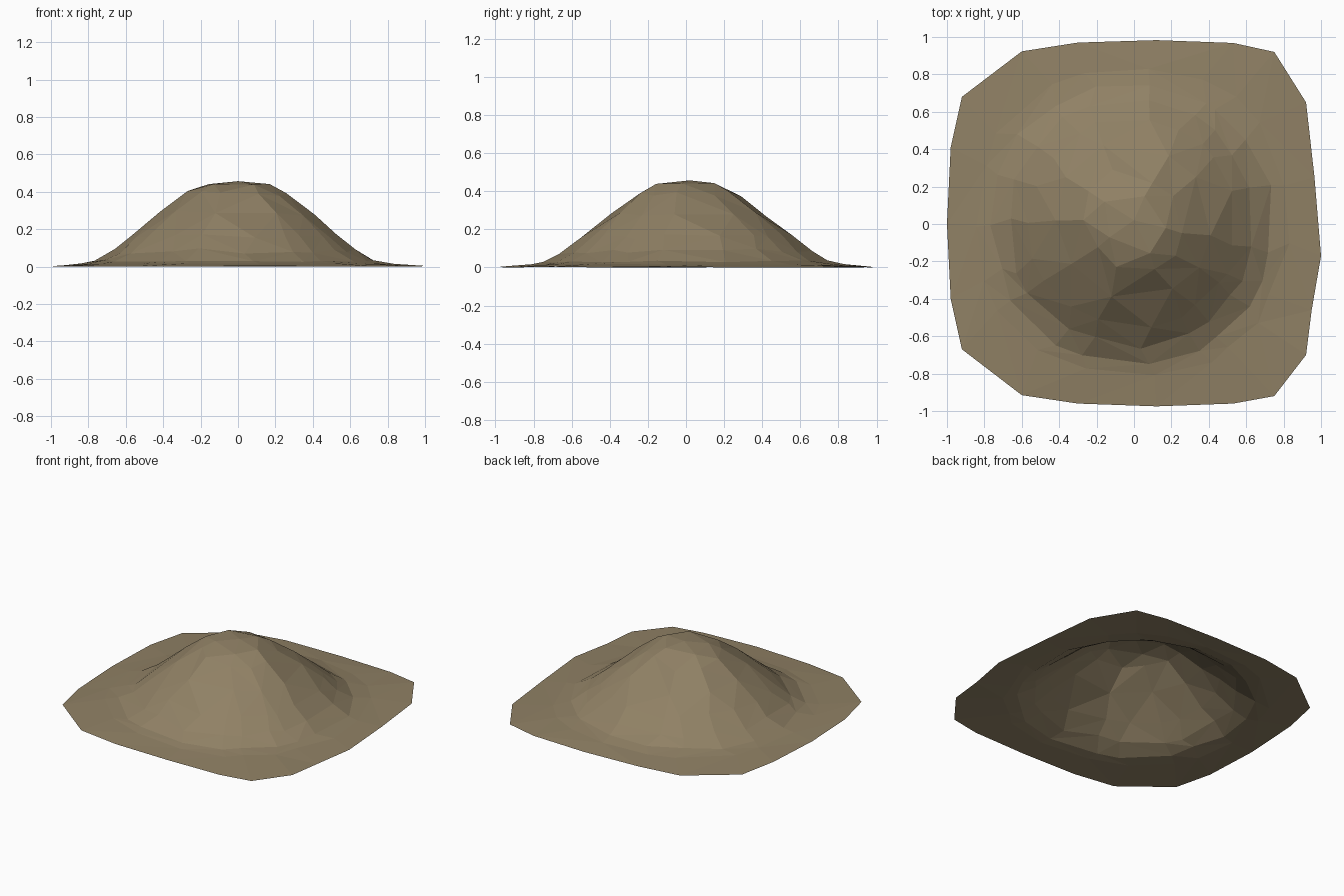
import bpy, bmesh, math, random

if "Cube" in bpy.data.objects:
    bpy.data.objects.remove(bpy.data.objects["Cube"])

random.seed(11)

# outline of the skirt, counter-clockwise seen from above
RIM = [(1, -0.17), (0.965, 0.25), (0.92, 0.65), (0.75, 0.92), (0.53, 0.968),
       (0.12, 0.983), (-0.3, 0.97), (-0.6, 0.923), (-0.92, 0.68), (-0.98, 0.41),
       (-1, 0), (-0.98, -0.4), (-0.92, -0.67), (-0.6, -0.915), (-0.3, -0.96),
       (0.12, -0.975), (0.53, -0.96), (0.75, -0.92), (0.92, -0.7), (0.95, -0.46)]

# slope profile: radius, height, share of the squared outline (0 = round), rim step
RINGS = [(0.18, 0.442, 0, 4), (0.28, 0.388, 0, 2), (0.42, 0.283, 0, 2),
         (0.56, 0.165, 0, 1), (0.66, 0.085, 0.0, 1), (0.755, 0.032, 0.03, 1),
         (0.83, 0.017, 0.2, 1)]

bm = bmesh.new()

# rings of the mound: fewer sides higher up, slightly irregular along the slope
rings = []
for r, z, square, step in RINGS:
    ring = []
    for x, y in RIM[::step]:
        d = math.hypot(x, y)
        a = math.atan2(y, x) + random.uniform(-0.06, 0.06)
        # crown is narrower along one diagonal
        pinch = 1 - 0.25 * max(0, 0.45 - r) / 0.3 * math.sin(2 * a) ** 2 * (math.sin(2 * a) > 0)
        rad = r * pinch * (1 - square + d * square)
        s = random.uniform(-0.02, 0.02)              # slide up or down the slope
        slope = 0.8 if 0.25 < r < 0.7 else 0.3 if r < 0.8 else 0.1
        rad += s
        ring.append(bm.verts.new((rad * math.cos(a) - 0.01,
                                  rad * math.sin(a) + 0.01, z - s * slope)))
    rings.append(ring)

# flat outer edge
rings.append([bm.verts.new((x, y, 0.0 if i % 3 else 0.004)) for i, (x, y) in enumerate(RIM)])


def strip(inner, outer):
    """Triangles between two rings; the outer has as many or twice as many points."""
    n, f = len(inner), len(outer) // len(inner)
    m = len(outer)
    for i in range(n):
        a, d = inner[i], inner[(i + 1) % n]
        o = [outer[(i * f + k) % m] for k in range(f + 1)]
        split = random.randint(0, 1) if f == 1 else 1
        for k in range(f):
            if k < split:
                bm.faces.new((a, o[k], o[k + 1]))
            else:
                bm.faces.new((d, o[k], o[k + 1]))
        bm.faces.new((a, o[split], d))


# triangulated skin, open underneath
top = bm.verts.new((0, 0.02, 0.457))
for i, v in enumerate(rings[0]):
    bm.faces.new((top, v, rings[0][(i + 1) % len(rings[0])]))
for inner, outer in zip(rings, rings[1:]):
    strip(inner, outer)

mesh = bpy.data.meshes.new("dirt_mound")
bm.to_mesh(mesh)
bm.free()
mound = bpy.data.objects.new("dirt_mound", mesh)
bpy.context.collection.objects.link(mound)

# earth colour
earth = bpy.data.materials.new("earth")
earth.diffuse_color = (0.28, 0.22, 0.13, 1)
earth.use_nodes = True
earth.node_tree.nodes["Principled BSDF"].inputs["Base Color"].default_value = earth.diffuse_color
mesh.materials.append(earth)
